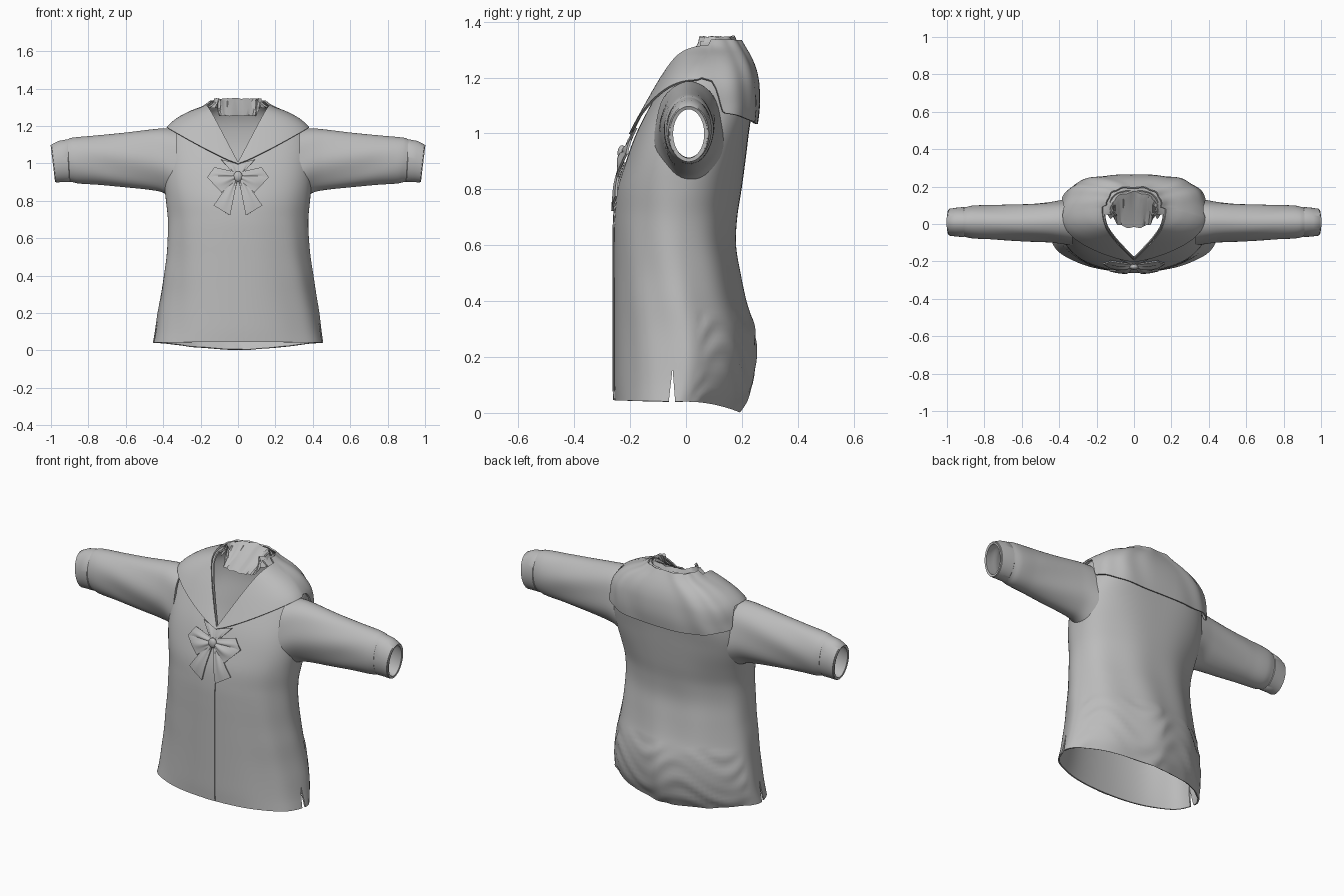
import bpy, math, random
from math import sin, cos, pi

if "Cube" in bpy.data.objects:
    bpy.data.objects.remove(bpy.data.objects["Cube"])

random.seed(3)
fabric = bpy.data.materials.new("grey fabric")
fabric.diffuse_color = (0.5, 0.5, 0.5, 1)
fabric.use_nodes = True
fabric.node_tree.nodes["Principled BSDF"].inputs["Base Color"].default_value = fabric.diffuse_color

# Body profile: z, half width, front y, back y
ROWS = [(.035, .455, -.256, .19), (.1, .445, -.258, .225), (.2, .432, -.258, .248),
        (.3, .415, -.258, .243), (.4, .40, -.258, .215), (.5, .385, -.258, .195),
        (.6, .377, -.258, .18), (.7, .375, -.256, .185), (.8, .385, -.245, .2),
        (.9, .395, -.215, .213), (1.0, .395, -.178, .225), (1.1, .385, -.128, .238),
        (1.18, .363, -.085, .237), (1.23, .315, -.055, .228), (1.27, .245, -.03, .213),
        (1.3, .17, -.012, .197), (1.33, .13, 0, .18)]


def ramp(z, lo, hi):
    u = max(0, min(1, (z - lo) / (hi - lo)))
    return u * u * (3 - 2 * u)


def lookup(rows, t):
    """Smooth (Hermite) interpolation of a profile table."""
    t = min(max(t, rows[0][0]), rows[-1][0])
    i = 0
    while i < len(rows) - 2 and t > rows[i + 1][0]:
        i += 1
    p, q = rows[i], rows[i + 1]
    o, r = rows[max(i - 1, 0)], rows[min(i + 2, len(rows) - 1)]
    h = q[0] - p[0]
    u = (t - p[0]) / h
    out = []
    for k in range(1, len(p)):
        m0 = (q[k] - o[k]) / (q[0] - o[0]) * h
        m1 = (r[k] - p[k]) / (r[0] - p[0]) * h
        out.append((2*u**3 - 3*u*u + 1) * p[k] + (u**3 - 2*u*u + u) * m0
                   + (3*u*u - 2*u**3) * q[k] + (u**3 - u*u) * m1)
    return out


def power(v, e):
    return math.copysign(abs(v) ** e, v)


def section(z):
    """Half width, front y, back y, widest y, front and back squareness."""
    a, yf, yb = lookup(ROWS, z)
    upper = ramp(z, .95, 1.12) * (1 - ramp(z, 1.2, 1.31))
    nf = 2.15 + .45 * ramp(z, .7, 1.0)
    nb = 1.75 + .3 * ramp(z, .2, .6) + .65 * ramp(z, .7, 1.05) + .9 * upper
    return a, yf, yb, (yf + yb) / 2 - .025 * upper, nf, nb, upper


def body_point(th, z, off=0.0, folds=True):
    a, yf, yb, yc, nf, nb, upper = section(z)
    s, c = sin(th), cos(th)
    if folds:
        calm = max(0, min(1, (1.1 - z) / .3)) * ramp(s, -1.0, -.5)
        off += .004 * calm * sin(9 * th + 4 * z) * (.6 + .4 * sin(5 * z))
        if s > .3 and z < .35:
            off += .004 * sin(60 * z + 4 * cos(5 * th)) * sin(3 * th + 12 * z)
    n = nf if s < 0 else nb
    b = yc - yf if s < 0 else yb - yc
    x = (a + off) * power(c, 2 / n)
    t = power(s, 2 / n)
    y = yc + (b + off) * t
    x *= 1 - .13 * upper * max(0, t)
    drop = max(0, 1 - z / .25)
    return x, y, z + drop * (.006 - .02 * min(y, 0) - 1.2 * max(y, 0) ** 2)


def front_y(x, z):
    a, yf, yb, yc, nf, _, _ = section(z)
    return yc - (yc - yf) * max(0, 1 - (abs(x) / a) ** nf) ** (1 / nf)


def apply(ob, kind, **props):
    m = ob.modifiers.new(kind, kind)
    for k, v in props.items():
        setattr(m, k, v)
    bpy.context.view_layer.objects.active = ob
    bpy.ops.object.modifier_apply(modifier=m.name)


def make(name, verts, faces):
    me = bpy.data.meshes.new(name)
    me.from_pydata(verts, [], faces)
    me.materials.append(fabric)
    ob = bpy.data.objects.new(name, me)
    bpy.context.collection.objects.link(ob)
    return ob


def finish(ob, angle=40):
    bpy.ops.object.select_all(action='DESELECT')
    ob.select_set(True)
    bpy.context.view_layer.objects.active = ob
    bpy.ops.object.mode_set(mode='EDIT')
    bpy.ops.mesh.select_all(action='SELECT')
    bpy.ops.mesh.normals_make_consistent(inside=False)
    bpy.ops.object.mode_set(mode='OBJECT')
    bpy.ops.object.shade_smooth_by_angle(angle=math.radians(angle))


def grid(name, rows, closed=False, thick=0.0, offset=-1.0):
    """Skin a list of equal-length point rows."""
    n = len(rows[0])
    faces = [(i*n + j, i*n + (j+1) % n, (i+1)*n + (j+1) % n, (i+1)*n + j)
             for i in range(len(rows) - 1) for j in range(n if closed else n - 1)]
    ob = make(name, [p for r in rows for p in r], faces)
    if thick:
        apply(ob, 'SOLIDIFY', thickness=thick, offset=offset)
    return ob


def prism(name, outline, lo, hi, axis):
    """Cutter extruded along x (axis 0) or y (axis 1)."""
    n = len(outline)
    vs = [(d, u, v) if axis == 0 else (u, d, v) for d in (lo, hi) for u, v in outline]
    fs = [tuple(range(n))[::-1], tuple(range(n, 2 * n))]
    fs += [(i, (i+1) % n, n + (i+1) % n, n + i) for i in range(n)]
    ob = make(name, vs, fs)
    finish(ob)
    ob.hide_render = True
    return ob


# Body shell with V neck, open armholes and side slits
SEG = 112
zs = [.035 + 1.295 * i / 64 for i in range(65)]
body = grid("blouse_body", [[body_point(2*pi*(j + .5)/SEG, z) for j in range(SEG)] for z in zs],
            closed=True, thick=.008)
cutters = [
    prism("neck_cutter", [(0, .99), (.21, 1.41), (-.21, 1.41)], -.6, .05, 1),
    prism("armhole_cutter", [(.012 + .09*cos(2*pi*i/32), 1.015 + .145*sin(2*pi*i/32))
                             for i in range(32)], -.6, .6, 0),
    prism("slit_cutter", [(-.072, -.05), (-.032, -.05), (-.048, .16)], -.6, .6, 0)]
for c in cutters:
    apply(body, 'BOOLEAN', object=c, operation='DIFFERENCE', solver='EXACT')
    bpy.data.objects.remove(c)
finish(body)

# Sleeves: x, bottom z, top z, front y, back y
SLEEVE = [(.33, .80, 1.185, -.115, .138), (.40, .843, 1.187, -.102, .126),
          (.46, .857, 1.182, -.095, .118), (.6, .872, 1.165, -.09, .107),
          (.75, .886, 1.15, -.083, .1), (.86, .893, 1.14, -.078, .098),
          (.9, .902, 1.133, -.07, .09), (.91, .902, 1.125, -.066, .087),
          (.95, .902, 1.118, -.063, .083), (.99, .9, 1.097, -.058, .077)]
for side, label in ((1, "left"), (-1, "right")):
    rows = []
    for i in range(49):
        x = .33 + .66 * i / 48
        lo, hi, yf, yb = lookup(SLEEVE, x)
        ring = []
        for j in range(48):
            t = 2 * pi * j / 48
            f = 1 + .035 * sin(5*t + 9*x) * max(0, min(1, (.9 - x) / .2))
            s = sin(t)
            ring.append((side * (x + .012 * s * max(0, (x - .8) / .19)),
                         (yf + yb)/2 + (yb - yf)/2 * cos(t) * f, (lo + hi)/2 + (hi - lo)/2 * s))
        rows.append(ring)
    ob = grid(label + "_sleeve", rows, closed=True)
    finish(ob)
    apply(ob, 'SOLIDIFY', thickness=.012, offset=-1)
    finish(ob)
    # Raised cuff band
    band = []
    for x, g in ((.905, .0), (.908, .004), (.95, .004), (.985, .004), (.988, -.004)):
        lo, hi, yf, yb = lookup(SLEEVE, x)
        band.append([(side * (x + .012 * sin(t) * max(0, (x - .8) / .19)),
                      (yf + yb)/2 + ((yb - yf)/2 + g) * cos(t), (lo + hi)/2 + ((hi - lo)/2 + g*.5) * sin(t))
                     for t in [2*pi*j/48 for j in range(48)]])
    finish(grid(label + "_cuff", band, closed=True))


# Sailor collar: each column runs from its outer edge up to the neck edge
def solve(th, curve, lo=.9, hi=1.33):
    for _ in range(40):
        mid = (lo + hi) / 2
        if mid < curve(abs(body_point(th, mid, folds=False)[0])):
            lo = mid
        else:
            hi = mid
    return lo


def collar_column(th):
    s = sin(th)
    if s <= 0:
        low = solve(th, lambda x: .995 + .20 * (x / .37) ** 1.15)
        top = max(low + .003, solve(th, lambda x: 1.0 + 2 * x))
    else:
        low = 1.195 - .12 * ramp(s, 0, .3) - .04 * s * s
        top = 1.33
    pts = []
    for i in range(19):
        v = i / 18
        z = low + (top - low) * v
        wave = .003 * sin(11 * th + 14 * z) if s > 0 else 0
        pts.append(body_point(th, z, .012 + wave + .005 * (1 - v), False))
    return pts


COLS = 120
finish(grid("sailor_collar", [collar_column(-pi/2 + 2*pi*j/COLS + .0001) for j in range(COLS)] +
            [collar_column(1.5*pi - .0001)], thick=.008), 50)

# Crumpled neck band folding inward at the nape
band = []
for w, yc, b, z, jig in ((.15, .085, .105, 1.295, 0), (.135, .09, .09, 1.325, .004),
                         (.122, .09, .08, 1.348, .004), (.112, .08, .06, 1.335, .006),
                         (.11, .05, .02, 1.295, .006), (.10, .02, -.04, 1.255, .004)):
    band.append([(w * cos(t) + random.uniform(-jig, jig),
                  yc + b * sin(t) + jig * 1.2 * sin(9 * t), z + random.uniform(-jig, jig * .5))
                 for t in [-.6 + (pi + 1.2) * j / 36 for j in range(37)]])
finish(grid("neck_band", band), 30)

# Button placket down the front
finish(grid("front_placket", [[(x, front_y(x, z) - g, z + .012 * max(0, 1 - z / .25)) for x, g in
       ((-.041, -.002), (-.04, .004), (0, .005), (.035, .004), (.036, -.002))]
       for z in [.036 + .86 * i / 40 for i in range(41)]]))


# Bow: puffed patches lying on the chest
def patch(name, corners, lift, puff):
    a, b, c, d = corners          # a-b is the gathered end, d-c the wide end
    rows = []
    for i in range(11):
        u, row = i / 10, []
        for j in range(13):
            v = j / 12
            x = (a[0]*(1-v) + b[0]*v)*(1-u) + (d[0]*(1-v) + c[0]*v)*u
            z = (a[1]*(1-v) + b[1]*v)*(1-u) + (d[1]*(1-v) + c[1]*v)*u
            y = front_y(x, z) - lift - puff * sin(pi*v) * sin(pi*min(1, u*.8 + .15))
            row.append((x, y - .003 * cos(v * 4 * pi) * (1 - u), z))
        rows.append(row)
    finish(grid(name, rows, thick=.008, offset=0), 50)


for s, label in ((1, "left"), (-1, "right")):
    patch(label + "_bow_tail", [(0, .93), (s*.02, .93), (s*.13, .775), (s*.042, .722)], .010, .005)
    patch(label + "_bow_loop_back", [(s*.008, .95), (s*.015, .92), (s*.165, .925), (s*.125, .978)], .014, .01)
    patch(label + "_bow_loop_front", [(s*.008, .945), (s*.008, .915), (s*.087, .845), (s*.165, .925)], .016, .014)
    patch(label + "_scarf_end", [(0, .93), (s*.02, .94), (s*.09, 1.02), (0, .995)], .01, .006)

bpy.ops.mesh.primitive_uv_sphere_add(segments=20, ring_count=12, radius=1, location=(0, front_y(0, .93) - .024, .93))
knot = bpy.context.object
knot.name = "bow_knot"
knot.scale = (.024, .016, .028)
knot.data.materials.append(fabric)
finish(knot)
